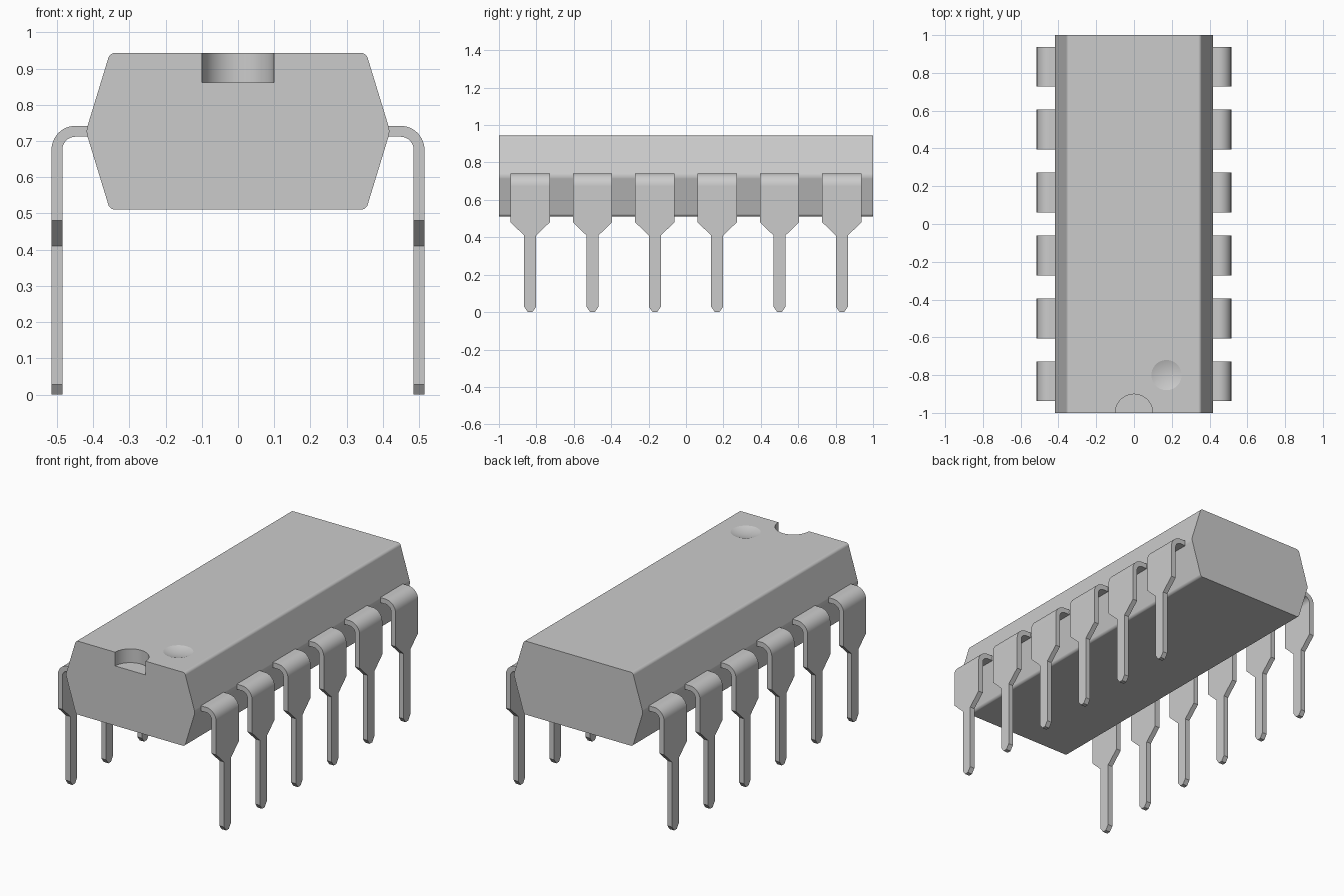
import bpy
import bmesh
from math import cos, sin, pi, radians

if "Cube" in bpy.data.objects:
    bpy.data.objects.remove(bpy.data.objects["Cube"], do_unlink=True)

# One plain grey for the whole model
grey = bpy.data.materials.new("light_grey")
grey.use_nodes = True
colour = (0.6, 0.6, 0.6, 1)
grey.diffuse_color = colour
grey.node_tree.nodes["Principled BSDF"].inputs["Base Color"].default_value = colour


def add_object(name, mesh):
    obj = bpy.data.objects.new(name, mesh)
    bpy.context.collection.objects.link(obj)
    return obj


def mesh_from(bm, name):
    bmesh.ops.recalc_face_normals(bm, faces=bm.faces)
    mesh = bpy.data.meshes.new(name)
    bm.to_mesh(mesh)
    bm.free()
    mesh.materials.append(grey)
    return mesh


def smooth(obj, angle, flat_area):
    """Smooth the curved parts and keep the large planes flat."""
    bpy.ops.object.select_all(action='DESELECT')
    obj.select_set(True)
    bpy.context.view_layer.objects.active = obj
    bpy.ops.object.shade_smooth_by_angle(angle=radians(angle))
    for face in obj.data.polygons:
        if face.area > flat_area:
            face.use_smooth = False


# Body: six-sided profile run along y, with rounded long edges
TOP, MID, BASE = 0.943, 0.727, 0.511
half = [(0.354, BASE), (0.42, MID), (0.354, TOP)]
profile = half + [(-x, z) for x, z in reversed(half)]
bm = bmesh.new()
front = bm.faces.new([bm.verts.new((x, -1, z)) for x, z in profile])
back = bmesh.ops.extrude_face_region(bm, geom=[front], use_keep_orig=True)
bmesh.ops.translate(bm, vec=(0, 2, 0),
                    verts=[g for g in back["geom"] if isinstance(g, bmesh.types.BMVert)])
long_edges = [e for e in bm.edges if abs(e.verts[0].co.y - e.verts[1].co.y) > 1]
bmesh.ops.bevel(bm, geom=long_edges, offset=0.013, segments=8,
                profile=0.5, affect='EDGES')
body = add_object("body", mesh_from(bm, "body"))


def cut(target, cutter):
    mod = target.modifiers.new("cut", 'BOOLEAN')
    mod.operation = 'DIFFERENCE'
    mod.solver = 'EXACT'
    mod.object = cutter
    cutter.hide_render = True


# Cutters: half-round end notch and shallow pin-one dimple
bpy.ops.mesh.primitive_cylinder_add(vertices=64, radius=0.099, depth=0.2,
                                    location=(0, -1, 0.862 + 0.1))
notch = bpy.context.object
notch.name = "notch_cutter"
R, r = 0.25, 0.08
bpy.ops.mesh.primitive_uv_sphere_add(segments=48, ring_count=80, radius=R,
                                     location=(0.172, -0.8, TOP + (R * R - r * r) ** 0.5))
dimple = bpy.context.object
dimple.name = "dimple_cutter"
for cutter in (notch, dimple):
    cutter.data.materials.append(grey)
    cut(body, cutter)

# Bake the cuts and drop the cutters
bpy.context.view_layer.update()
graph = bpy.context.evaluated_depsgraph_get()
baked = bpy.data.meshes.new_from_object(body.evaluated_get(graph))
body.modifiers.clear()
body.data = baked
for cutter in (notch, dimple):
    bpy.data.objects.remove(cutter, do_unlink=True)
smooth(body, 12, 0.05)

# Pin: cross-sections given as (outer xz, inner xz, half width)
OUT, THICK, BEND, PIN_TOP = 0.515, 0.03, 0.066, 0.742
WIDE, THIN, TIP = 0.105, 0.032, 0.012
sections = [((0.37, PIN_TOP), (0.37, PIN_TOP - THICK), WIDE)]
cx, cz, steps = OUT - BEND, PIN_TOP - BEND, 12
for i in range(steps + 1):
    a = pi / 2 * (1 - i / steps)
    outer, inner = [(cx + q * cos(a), cz + q * sin(a)) for q in (BEND, BEND - THICK)]
    sections.append((outer, inner, WIDE))
for z, w in [(0.48, WIDE), (0.41, THIN), (0.028, THIN), (0, TIP)]:
    sections.append(((OUT, z), (OUT - THICK, z), w))

bm = bmesh.new()
rings = []
for (ox, oz), (ix, iz), w in sections:
    corners = [(ox, -w, oz), (ox, w, oz), (ix, w, iz), (ix, -w, iz)]
    rings.append([bm.verts.new(c) for c in corners])
for a, b in zip(rings, rings[1:]):
    for k in range(4):
        n = (k + 1) % 4
        bm.faces.new((a[k], a[n], b[n], b[k]))
bm.faces.new(rings[0])
bm.faces.new(rings[-1])
pin_mesh = mesh_from(bm, "pin")

# Two rows of six pins; the far row is the same pin turned half round
for side, turn in (("left", 0), ("right", pi)):
    for i in range(6):
        pin = add_object(f"{side}_pin_{i + 1}", pin_mesh)
        pin.location.y = (i - 2.5) / 3
        pin.rotation_euler.z = turn
smooth(pin, 20, 0.004)
